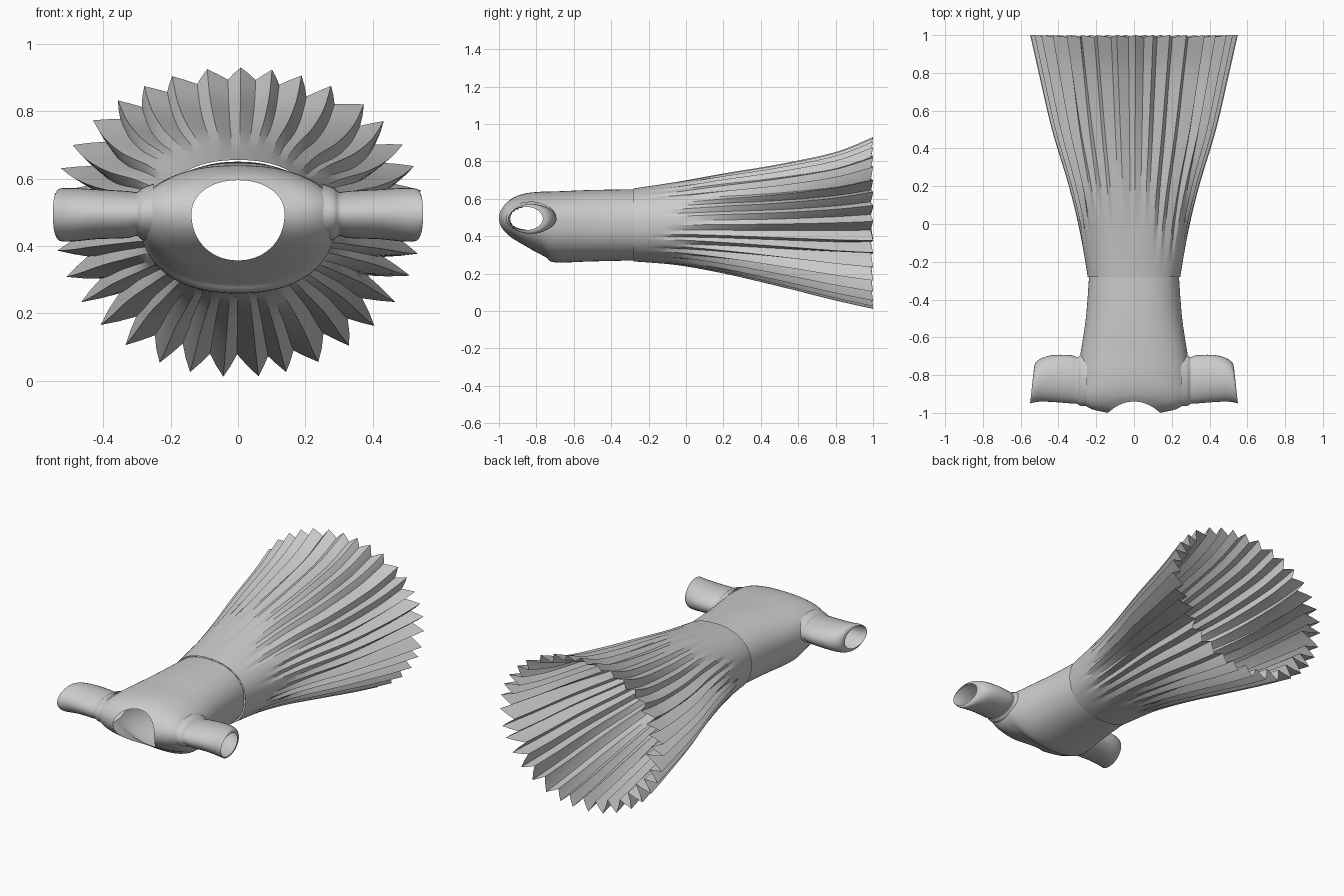
import bpy, bmesh, math, random

if "Cube" in bpy.data.objects:
    bpy.data.objects.remove(bpy.data.objects["Cube"])

random.seed(4)
PLEATS, SUB = 35, 4
COLS = PLEATS * SUB


def catmull(keys, steps):
    """Smoothly resample a list of key tuples."""
    out = []
    for i in range(len(keys) - 1):
        p = [keys[max(0, min(len(keys) - 1, i + j))] for j in (-1, 0, 1, 2)]
        for s in range(steps):
            t = s / steps
            out.append([0.5 * (2 * b + (c - a) * t + (2 * a - 5 * b + 4 * c - d) * t * t
                               + (3 * b - a - 3 * c + d) * t ** 3) for a, b, c, d in zip(*p)])
    return out + [list(keys[-1])]


def loft(bm, rings):
    """Open tube through closed rings of points."""
    vs = [[bm.verts.new(p) for p in r] for r in rings]
    for a, b in zip(vs, vs[1:]):
        for i in range(len(a)):
            j = (i + 1) % len(a)
            bm.faces.new((a[i], a[j], b[j], b[i]))


def finish(bm, name, angle):
    bmesh.ops.recalc_face_normals(bm, faces=bm.faces)
    me = bpy.data.meshes.new(name)
    bm.to_mesh(me)
    bm.free()
    ob = bpy.data.objects.new(name, me)
    bpy.context.collection.objects.link(ob)
    bpy.ops.object.select_all(action='DESELECT')
    ob.select_set(True)
    bpy.context.view_layer.objects.active = ob
    bpy.ops.object.shade_smooth_by_angle(angle=math.radians(angle))
    return ob


def oval(a, w, zt, zb, zc, n):
    """Rounded oval with separate top and bottom heights."""
    c, s = math.cos(a), math.sin(a)
    h = zt - zc if s > 0 else zc - zb
    e = 2 / n
    return (math.copysign(abs(c) ** e, c) * w,
            zc + math.copysign(abs(s) ** e, s) * h)


# column angles: alternating ridge and valley, slightly uneven
step = 2 * math.pi / PLEATS
ridge = [math.pi / 2 + (i + random.uniform(-.14, .14)) * step for i in range(PLEATS)]
ridge.append(ridge[0] + 2 * math.pi)
start = [random.uniform(-.26, .08) for _ in range(PLEATS)]
fold = [random.uniform(.8, 1.2) for _ in range(PLEATS)]
lean = [random.uniform(.38, .62) for _ in range(PLEATS)]


def dress_ring(k):
    ys, yt, yb, w, zt, zb, zc, n = k
    pts = []
    for i in range(COLS):
        p, q = divmod(i, SUB)
        half = SUB // 2
        d = q / half if q <= half else (SUB - q) / half
        f = lean[p] * d if q <= half else 1 - (1 - lean[p]) * d
        a = ridge[p] * (1 - f) + ridge[p + 1] * f
        x, z = oval(a, w, zt, zb, zc, n)
        s = math.sin(a)
        y = ys * (1 - s * s) + (yt if s > 0 else yb) * s * s
        # pleat depth grows toward the hem, deepest at the sides
        t = max(0, (y - start[p]) / (1 - start[p]))
        deep = (.04 + .045 * (1 - s * s) + (.02 if s < 0 else 0)) * fold[p]
        r = math.hypot(x, z - zc)
        m = 1 - deep * d * t / r
        pts.append((x * m, y - .012 * d * t * t, zc + (z - zc) * m))
    return pts


# y at side/top/bottom, half width, top z, bottom z, centre z, roundness
skirt_keys = [
    (1.0, 1.0, 1.0, .55, .93, .01, .50, 2.05),
    (.80, .80, .80, .505, .85, .055, .49, 2.05),
    (.50, .50, .50, .435, .785, .13, .48, 2.05),
    (.20, .20, .20, .345, .735, .20, .475, 2.1),
    (-.05, -.05, -.05, .285, .69, .245, .47, 2.15),
    (-.28, -.28, -.28, .245, .655, .265, .465, 2.25)]
bodice_keys = [
    (-.28, -.28, -.28, .238, .65, .27, .465, 2.25),
    (-.50, -.50, -.50, .255, .647, .265, .465, 2.3),
    (-.70, -.68, -.70, .285, .64, .26, .47, 2.3),
    (-.80, -.77, -.75, .295, .638, .288, .485, 2.2),
    (-.92, -.85, -.82, .29, .63, .325, .495, 2.1),
    (-.975, -.905, -.85, .235, .615, .343, .50, 2.05),
    (-1.0, -.94, -.875, .138, .595, .357, .495, 2.1)]

# pleated skirt
bm = bmesh.new()
loft(bm, [dress_ring(k) for k in catmull(skirt_keys, 6)])
finish(bm, "pleated_skirt", 14)

# bodice with arm holes
bm = bmesh.new()
loft(bm, [dress_ring(k) for k in catmull(bodice_keys, 6)])
holes = []
for f in bm.faces:
    c = f.calc_center_median()
    if abs(c.x) > .2 and ((c.y + .83) / .115) ** 2 + ((c.z - .495) / .065) ** 2 < 1:
        holes.append(f)
bmesh.ops.delete(bm, geom=holes, context='FACES')
finish(bm, "bodice", 40)

# short puffed sleeves: x, front y, back y, bottom z, top z
sleeve_keys = [
    (.25, -.965, -.685, .41, .585),
    (.285, -.962, -.695, .418, .572),
    (.30, -.952, -.705, .43, .56),
    (.33, -.95, -.695, .423, .563),
    (.42, -.943, -.693, .42, .568),
    (.49, -.94, -.708, .413, .572),
    (.53, -.947, -.735, .415, .57),
    (.54, -.95, -.765, .432, .557)]
for side, name in ((1, "right_sleeve"), (-1, "left_sleeve")):
    bm = bmesh.new()
    rings = []
    for x, y0, y1, z0, z1 in catmull(sleeve_keys, 3):
        slant = max(0, (x - .42) / .12) * .01
        rings.append([(side * (x - slant * math.cos(a)),
                       (y0 + y1) / 2 + (y1 - y0) / 2 * math.cos(a),
                       (z0 + z1) / 2 + (z1 - z0) / 2 * math.sin(a))
                      for a in (2 * math.pi * i / 32 for i in range(32))])
    loft(bm, rings)
    finish(bm, name, 40)
